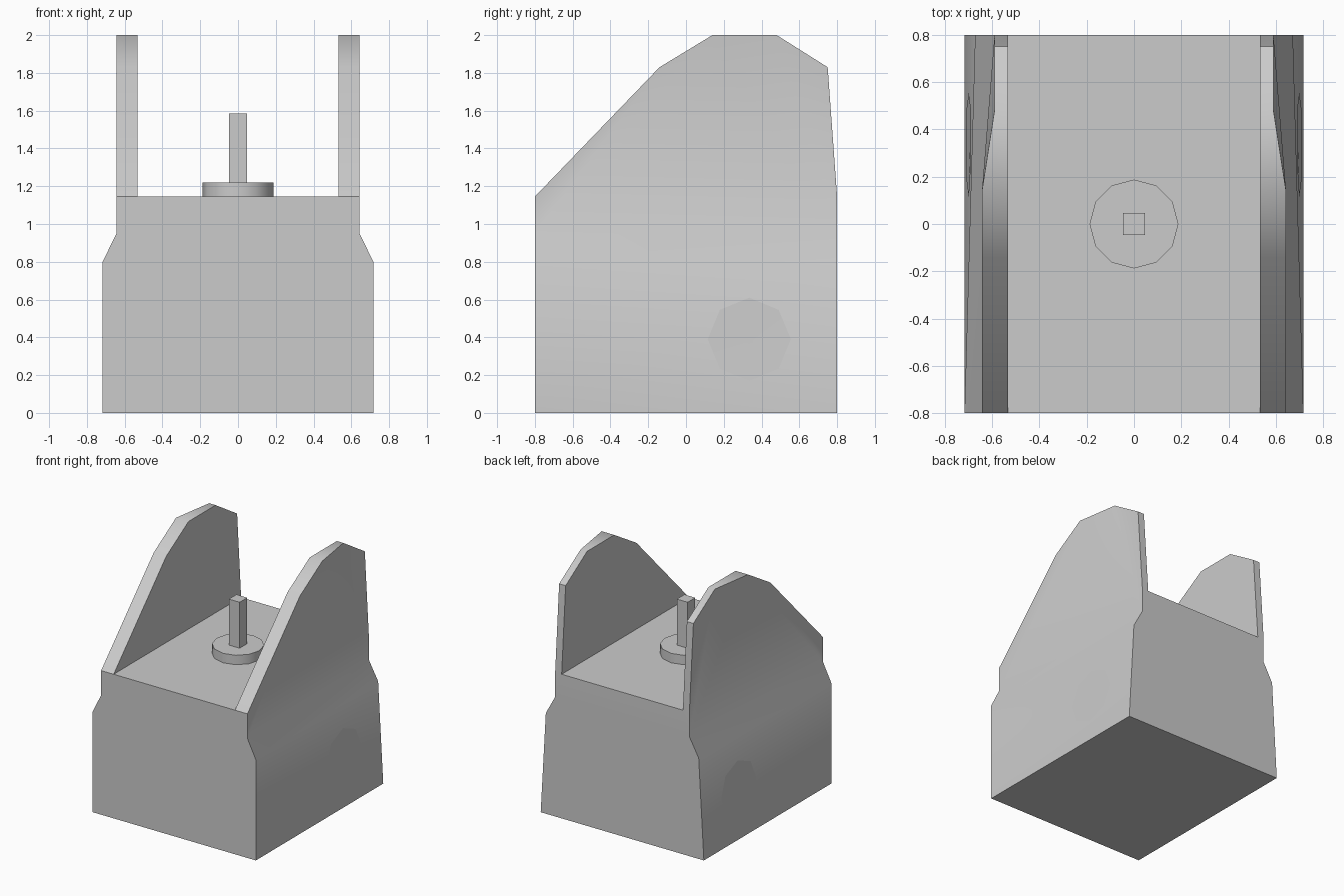
import bpy, bmesh
from math import radians, cos, sin, pi

if "Cube" in bpy.data.objects:
    bpy.data.objects.remove(bpy.data.objects["Cube"])


def finish(name, bm, smooth=True):
    bmesh.ops.recalc_face_normals(bm, faces=bm.faces)
    mesh = bpy.data.meshes.new(name)
    bm.to_mesh(mesh)
    bm.free()
    obj = bpy.data.objects.new(name, mesh)
    bpy.context.collection.objects.link(obj)
    if smooth:
        bpy.ops.object.select_all(action='DESELECT')
        obj.select_set(True)
        bpy.context.view_layer.objects.active = obj
        bpy.ops.object.shade_smooth_by_angle(angle=radians(40))
    return obj


# Housing: block with two raised cheeks that narrow toward the back
INNER = 0.533
lower = [("fb", .717, -.8, 0), ("ft", .717, -.8, .8),
         ("bb", .717, .8, 0), ("bt", .672, .8, .8),
         ("fs", .643, -.8, .95), ("bs", .59, .8, .95)]
rim = [("r0", .643, -.8, 1.145), ("r1", .643, -.14, 1.83), ("r2", .643, .14, 2),
       ("r3", .59, .48, 2), ("r4", .59, .75, 1.83), ("r5", .59, .8, 1.145)]
outer_faces = [("fb", "bb", "bt"), ("fb", "bt", "ft"), ("ft", "bt", "bs", "fs"),
               ("fs", "r2", "r1", "r0"), ("fs", "bs", "r2"),
               ("bs", "r3", "r2"), ("bs", "r5", "r4", "r3")]

bm = bmesh.new()
sides = []
for s in (-1, 1):
    v = {n: bm.verts.new((s * x, y, z)) for n, x, y, z in lower + rim}
    for i, (n, x, y, z) in enumerate(rim):
        v["i%d" % i] = bm.verts.new((s * INNER, y, z))
    for f in outer_faces:
        bm.faces.new([v[n] for n in f])
    bm.faces.new([v["i%d" % i] for i in range(6)])
    for i in range(5):
        bm.faces.new([v[n] for n in ("r%d" % i, "r%d" % (i + 1), "i%d" % (i + 1), "i%d" % i)])
    sides.append(v)
left, right = sides
for loop in (("fb", "ft", "fs", "r0", "i0"), ("bb", "bt", "bs", "r5", "i5"),
             ("fb", "bb"), ("i0", "i5")):
    bm.faces.new([left[n] for n in loop] + [right[n] for n in reversed(loop)])
finish("housing", bm)

# Octagonal side caps lying on the leaning side walls
for s, name in ((-1, "left_side_cap"), (1, "right_side_cap")):
    bm = bmesh.new()

    def on_wall(y, z):
        x = max(.717 - .05625 * z, .717 - .0281 * (y + .8)) + .004
        return bm.verts.new((s * x, y, z))

    centre = on_wall(.335, .39)
    ring = [on_wall(.335 + .22 * cos(i * pi / 4), .39 + .22 * sin(i * pi / 4)) for i in range(8)]
    for i in range(8):
        bm.faces.new((centre, ring[i], ring[(i + 1) % 8]))
    obj = finish(name, bm)
    # Make sure the cap faces outward
    if obj.data.polygons[0].normal.x * s < 0:
        obj.data.flip_normals()

# Round base of the post
bm = bmesh.new()
bmesh.ops.create_cone(bm, cap_ends=True, segments=12, radius1=.188, radius2=.188, depth=.09)
bmesh.ops.translate(bm, verts=bm.verts, vec=(0, 0, 1.175))
finish("post_base", bm)

# Square post
bm = bmesh.new()
bmesh.ops.create_cube(bm, size=1)
bmesh.ops.scale(bm, verts=bm.verts, vec=(.095, .095, .38))
bmesh.ops.translate(bm, verts=bm.verts, vec=(0, 0, 1.395))
finish("post", bm, smooth=False)
